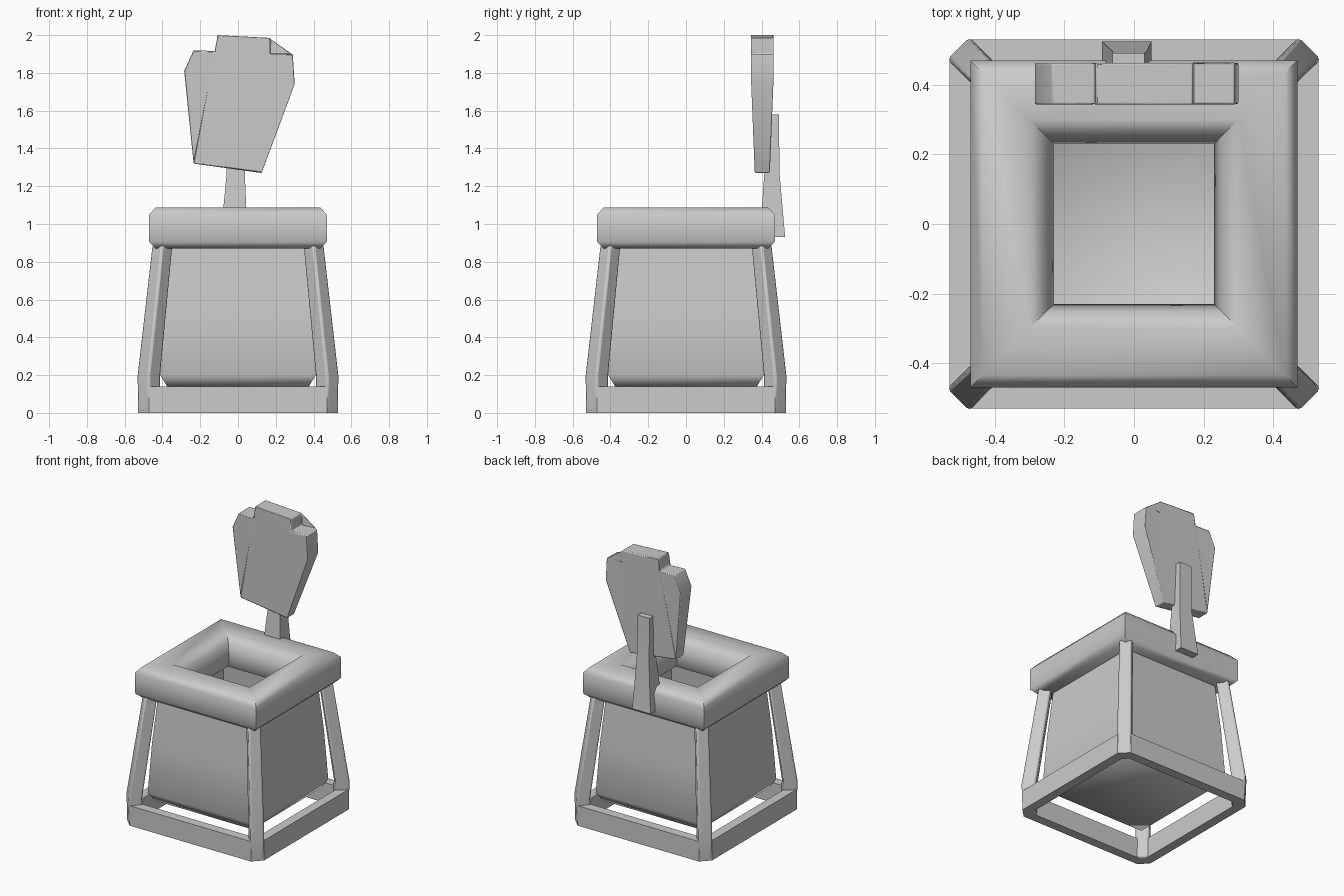
import bpy, bmesh, math

if "Cube" in bpy.data.objects:
    bpy.data.objects.remove(bpy.data.objects["Cube"])


def finish(name, bm, angle=40, bevel=0.0):
    bmesh.ops.recalc_face_normals(bm, faces=bm.faces)
    me = bpy.data.meshes.new(name)
    bm.to_mesh(me)
    bm.free()
    ob = bpy.data.objects.new(name, me)
    bpy.context.collection.objects.link(ob)
    if bevel:
        mod = ob.modifiers.new("Bevel", 'BEVEL')
        mod.width = bevel
        mod.segments = 2
        mod.limit_method = 'ANGLE'
        mod.angle_limit = math.radians(50)
    bpy.ops.object.select_all(action='DESELECT')
    ob.select_set(True)
    bpy.context.view_layer.objects.active = ob
    bpy.ops.object.shade_smooth_by_angle(angle=math.radians(angle))
    return ob


def loft(bm, rings, cap_start=True, cap_end=True, closed=False):
    """Skin a list of equal-length point rings."""
    vs = [[bm.verts.new(p) for p in r] for r in rings]
    pairs = list(zip(vs, vs[1:])) + ([(vs[-1], vs[0])] if closed else [])
    for a, b in pairs:
        n = len(a)
        for i in range(n):
            j = (i + 1) % n
            bm.faces.new((a[i], a[j], b[j], b[i]))
    if cap_start and not closed:
        bm.faces.new(vs[0])
    if cap_end and not closed:
        bm.faces.new(vs[-1])


def rect(x0, x1, y0, y1, z):
    return [(x0, y0, z), (x1, y0, z), (x1, y1, z), (x0, y1, z)]


def square(h, z):
    return rect(-h, h, -h, h, z)


def octagon(h, k, z):
    """Square of half size h with corners cut back to k."""
    return [(-k, -h, z), (k, -h, z), (h, -k, z), (h, k, z),
            (k, h, z), (-k, h, z), (-h, k, z), (-h, -k, z)]


# Open tapered bin with a chamfered bottom
bm = bmesh.new()
loft(bm, [square(.375, .14), square(.412, .20), square(.392, .55),
          square(.36, .93)], cap_end=False)
finish("bin_body", bm, 60)

# Thick chamfered top rim with a square opening
bm = bmesh.new()
loft(bm, [square(h, z) for h, z in
          [(.435, .87), (.47, .905), (.47, 1.05), (.435, 1.088),
           (.30, 1.088), (.25, 1.04), (.23, .93), (.26, .87)]], closed=True)
finish("top_rim", bm, 50)

# Base frame with cut corners
bm = bmesh.new()
loft(bm, [octagon(.53, .47, 0), octagon(.53, .47, .14),
          octagon(.465, .44, .14), octagon(.465, .44, .0)], closed=True)
finish("base_frame", bm, 30)

# Four leaning corner posts
for sx in (-1, 1):
    for sy in (-1, 1):
        bm = bmesh.new()
        rings = []
        for c, r, z in [(.47, .06, 0), (.473, .064, .19), (.40, .057, .89)]:
            rings.append([(sx * c + r, sy * c, z), (sx * c, sy * c + r, z),
                          (sx * c - r, sy * c, z), (sx * c, sy * c - r, z)])
        # diamond turned so its flat side faces the outer corner
        for ring, (c, r) in zip(rings, [(.47, .06), (.473, .064), (.40, .057)]):
            z = ring[0][2]
            ring[:] = [(sx * (c + r), sy * c, z), (sx * c, sy * (c + r), z),
                       (sx * (c - r), sy * c, z), (sx * c, sy * (c - r), z)]
        loft(bm, rings)
        finish("corner_post", bm, 30, .012)

# Stake holding the sign
bm = bmesh.new()
loft(bm, [rect(-.092, .05, .39, .525, .93),
          rect(-.06, .036, .415, .495, 1.27),
          rect(-.062, .03, .44, .492, 1.58)])
finish("sign_stake", bm, 40)

# Tilted sign board, thinner toward the bottom
outline = [(-.11, 2.0), (.17, 1.985), (.17, 1.90), (.29, 1.90), (.30, 1.74),
           (.125, 1.27), (-.235, 1.32), (-.285, 1.81), (-.235, 1.92),
           (-.115, 1.915)]


def board_ring(side):
    return [(x, .404 + side * (.04 + .02 * min(1, (z - 1.27) / .5)), z)
            for x, z in outline]


bm = bmesh.new()
loft(bm, [board_ring(-1), board_ring(1)])
bmesh.ops.triangulate(bm, faces=[f for f in bm.faces if len(f.verts) > 4])
finish("sign_board", bm, 45, .01)
